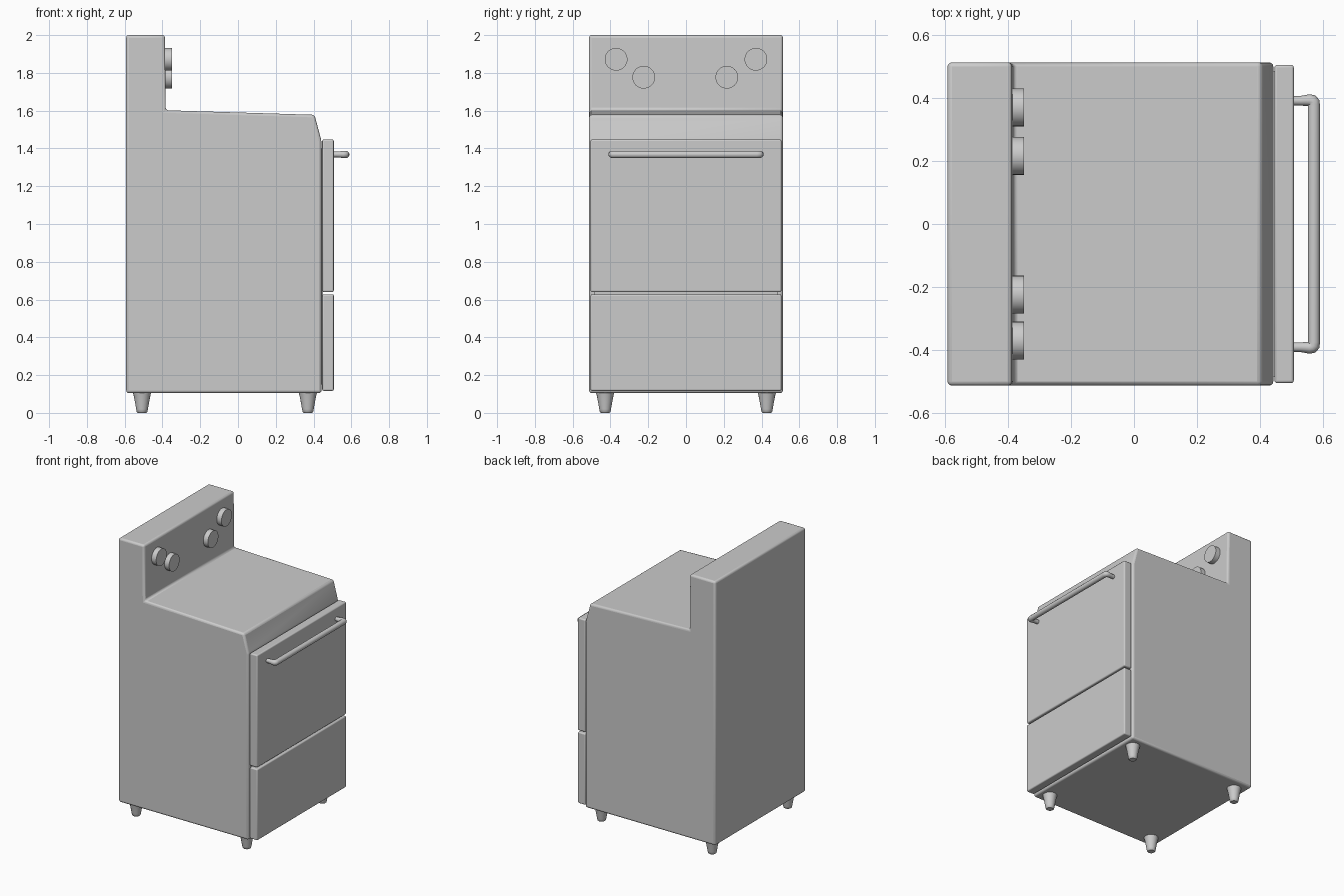
import bpy, bmesh, math
from mathutils import Matrix

if "Cube" in bpy.data.objects:
    bpy.data.objects.remove(bpy.data.objects["Cube"])


def finish(name, bm, bevel=0, segments=2, angle=40):
    bmesh.ops.recalc_face_normals(bm, faces=bm.faces)
    me = bpy.data.meshes.new(name)
    bm.to_mesh(me)
    bm.free()
    ob = bpy.data.objects.new(name, me)
    bpy.context.collection.objects.link(ob)
    if bevel:
        mod = ob.modifiers.new("rounded_edges", 'BEVEL')
        mod.width = bevel
        mod.segments = segments
        mod.limit_method = 'ANGLE'
        mod.angle_limit = math.radians(10)
    bpy.ops.object.select_all(action='DESELECT')
    ob.select_set(True)
    bpy.context.view_layer.objects.active = ob
    bpy.ops.object.shade_smooth_by_angle(angle=math.radians(angle))
    return ob


def extrude_profile(name, pts, half, bevel):
    # side profile in x/z, swept across y
    bm = bmesh.new()
    f = bm.faces.new([bm.verts.new((x, -half, z)) for x, z in pts])
    ext = bmesh.ops.extrude_face_region(bm, geom=[f])["geom"]
    verts = [v for v in ext if isinstance(v, bmesh.types.BMVert)]
    bmesh.ops.translate(bm, vec=(0, 2 * half, 0), verts=verts)
    return finish(name, bm, bevel, 3)


def rect(x0, x1, z0, z1):
    return [(x0, z0), (x1, z0), (x1, z1), (x0, z1)]


# body with raised back panel, sloping top and slanted front lip
extrude_profile("stove_body", [(-0.592, 0.105), (0.442, 0.105), (0.442, 1.44),
                               (0.405, 1.578), (-0.383, 1.602), (-0.387, 2.0),
                               (-0.592, 2.0)], 0.513, 0.014)

# oven door and lower drawer, with a thin backing joining them to the body
extrude_profile("oven_door", rect(0.446, 0.507, 0.64, 1.447), 0.505, 0.008)
extrude_profile("lower_drawer", rect(0.446, 0.507, 0.117, 0.628), 0.505, 0.008)
extrude_profile("door_backing", rect(0.43, 0.45, 0.15, 1.40), 0.485, 0)

# control knobs
for i, (y, z) in enumerate([(-0.37, 1.872), (-0.224, 1.777),
                            (0.216, 1.777), (0.37, 1.872)]):
    bm = bmesh.new()
    bmesh.ops.create_cone(bm, cap_ends=True, segments=32, radius1=0.06,
                          radius2=0.06, depth=0.045,
                          matrix=Matrix.Translation((-0.3715, y, z)) @
                          Matrix.Rotation(math.pi / 2, 4, 'Y'))
    finish(f"knob_{i + 1}", bm)

# tapered feet, lathed from a short profile
for x in (-0.508, 0.37):
    for y in (-0.428, 0.428):
        bm = bmesh.new()
        rings = []
        for r, z in [(0.05, 0.115), (0.044, 0.09), (0.038, 0.06),
                     (0.031, 0.02), (0.028, 0.005), (0.022, 0.0)]:
            rings.append([bm.verts.new((x + r * math.cos(a * math.tau / 20),
                                        y + r * math.sin(a * math.tau / 20), z))
                          for a in range(20)])
        for a, b in zip(rings, rings[1:]):
            for k in range(20):
                n = (k + 1) % 20
                bm.faces.new((a[k], a[n], b[n], b[k]))
        bm.faces.new(rings[0])
        bm.faces.new(rings[-1])
        finish(f"foot_{'front' if x > 0 else 'back'}_{'left' if y < 0 else 'right'}", bm)

# bar handle: bent tube, slimmer where it meets the door
half_path = [(0.50, 0.391, 0.75), (0.53, 0.391, 0.8), (0.556, 0.393, 0.95),
             (0.565, 0.391, 1.0), (0.570, 0.386, 1.0), (0.571, 0.375, 1.0)]
path = [(x, -y, r) for x, y, r in half_path] + half_path[::-1]
cu = bpy.data.curves.new("door_handle", 'CURVE')
cu.dimensions = '3D'
cu.bevel_depth = 0.0195
cu.bevel_resolution = 4
cu.use_fill_caps = True
sp = cu.splines.new('POLY')
sp.points.add(len(path) - 1)
for p, (x, y, r) in zip(sp.points, path):
    p.co = (x, y, 1.368, 1)
    p.radius = r
handle = bpy.data.objects.new("door_handle", cu)
bpy.context.collection.objects.link(handle)
bpy.ops.object.select_all(action='DESELECT')
handle.select_set(True)
bpy.context.view_layer.objects.active = handle
bpy.ops.object.convert(target='MESH')
bpy.ops.object.shade_smooth_by_angle(angle=math.radians(50))
